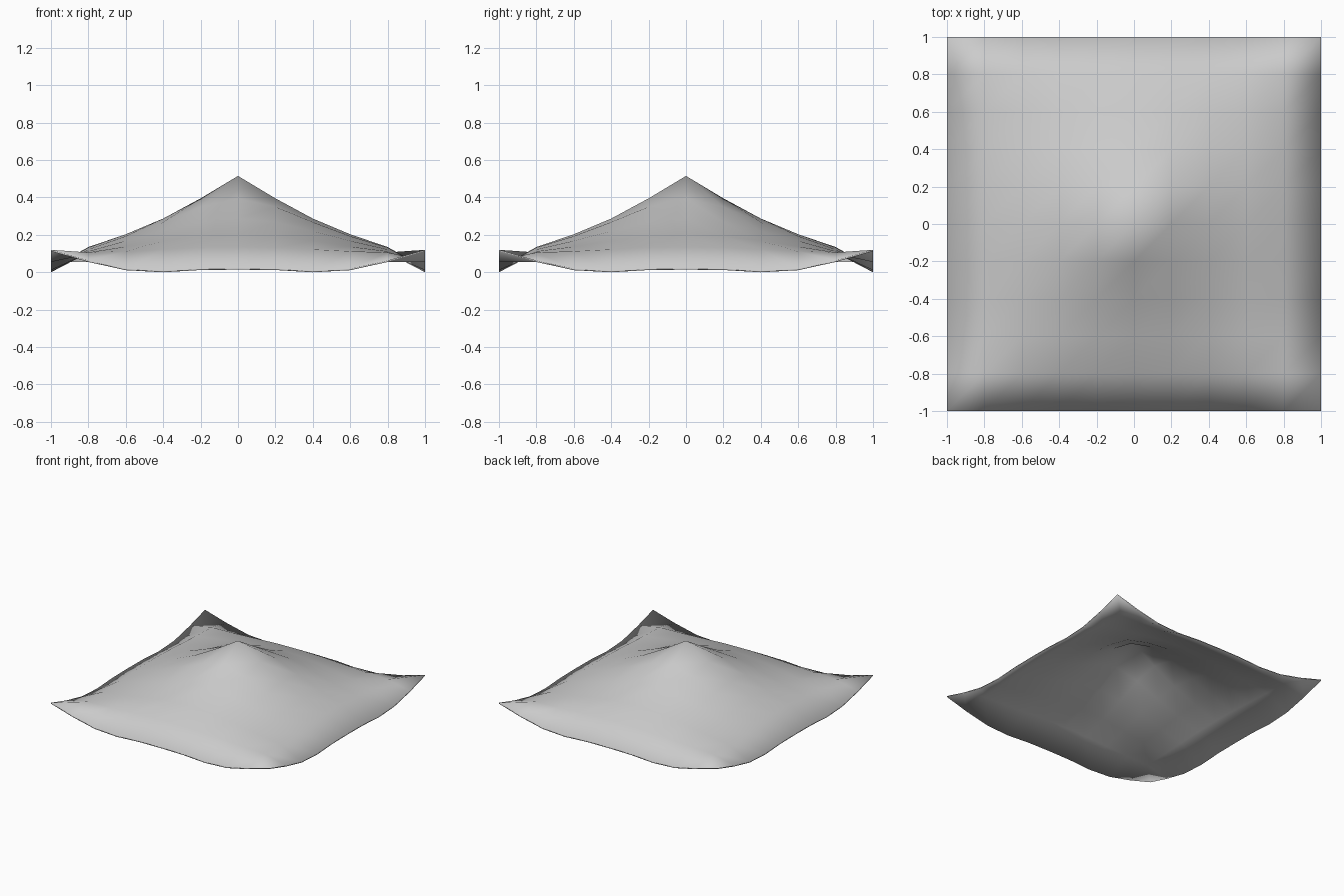
import bpy
import bmesh

if "Cube" in bpy.data.objects:
    bpy.data.objects.remove(bpy.data.objects["Cube"])

N = 10              # cells per side
STEP = 2 / N
THICK = 0.008

# heights of one eighth of the sheet: row = larger grid offset, column = smaller
HEIGHTS = [
    [0.515],
    [0.395, 0.350],
    [0.287, 0.268, 0.220],
    [0.203, 0.193, 0.168, 0.137],
    [0.135, 0.132, 0.122, 0.112, 0.106],
    [0.022, 0.020, 0.008, 0.019, 0.063, 0.120],
]


def height(i, j):
    a, b = abs(i - N // 2), abs(j - N // 2)
    return HEIGHTS[max(a, b)][min(a, b)]


# draped top sheet, every cell split along the same diagonal
bm = bmesh.new()
grid = [[bm.verts.new((i * STEP - 1, j * STEP - 1, height(i, j)))
         for j in range(N + 1)] for i in range(N + 1)]
for i in range(N):
    for j in range(N):
        a, b = grid[i][j], grid[i + 1][j]
        c, d = grid[i + 1][j + 1], grid[i][j + 1]
        bm.faces.new((a, b, c))
        bm.faces.new((a, c, d))

# thin underside and rim
top = bm.faces[:]
copy = bmesh.ops.extrude_face_region(bm, geom=top, use_keep_orig=True)["geom"]
lower = [v for v in copy if isinstance(v, bmesh.types.BMVert)]
bmesh.ops.translate(bm, verts=lower, vec=(0, 0, -THICK))
bmesh.ops.recalc_face_normals(bm, faces=bm.faces[:])
for f in bm.faces:
    f.smooth = True

mesh = bpy.data.meshes.new("peaked_canopy")
bm.to_mesh(mesh)
bm.free()
canopy = bpy.data.objects.new("peaked_canopy", mesh)
bpy.context.collection.objects.link(canopy)
